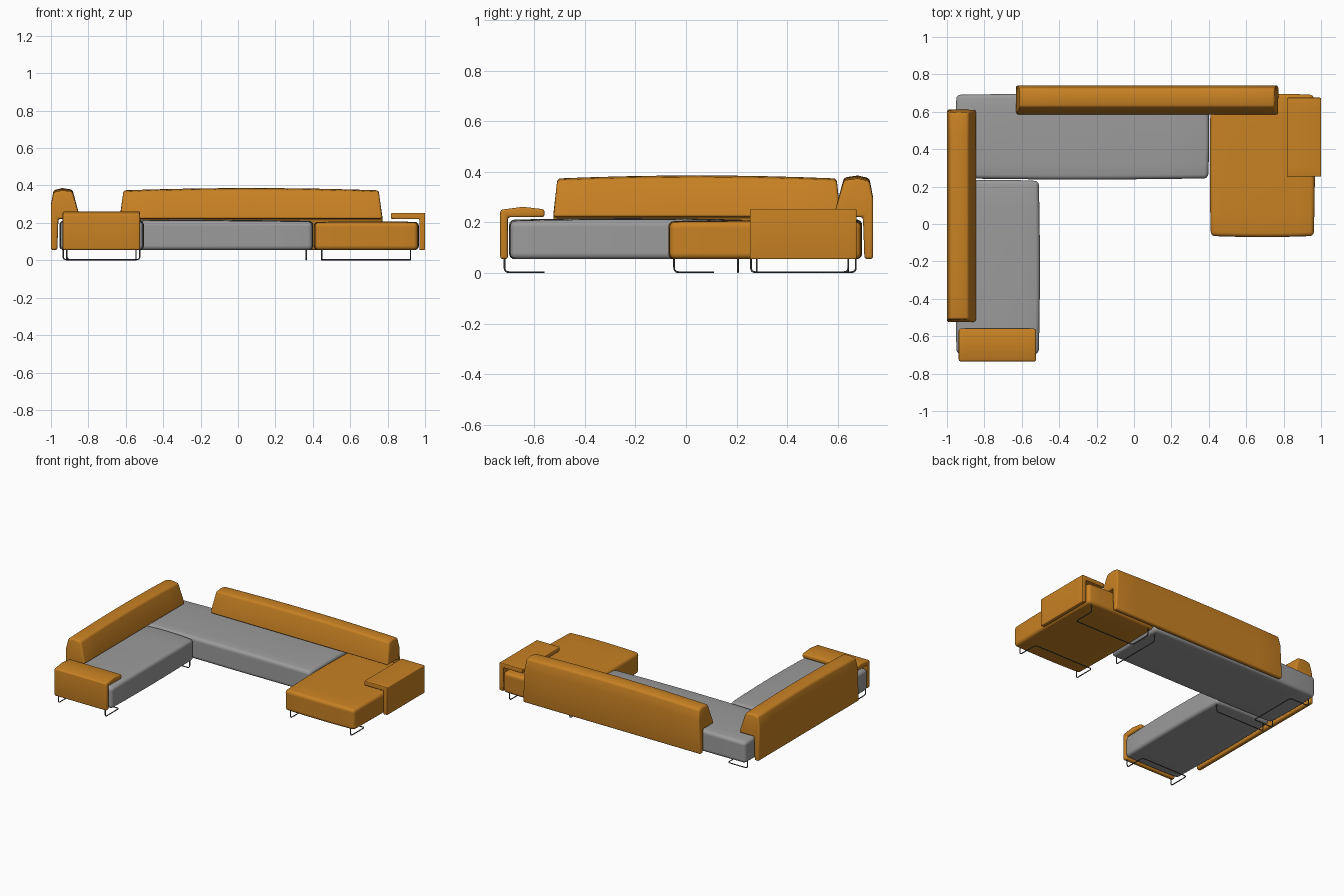
import bpy, bmesh, math
from mathutils import Vector

if "Cube" in bpy.data.objects:
    bpy.data.objects.remove(bpy.data.objects["Cube"], do_unlink=True)


def material(name, rgb, rough=0.7):
    m = bpy.data.materials.new(name)
    m.use_nodes = True
    m.diffuse_color = (*rgb, 1)
    bsdf = m.node_tree.nodes["Principled BSDF"]
    bsdf.inputs["Base Color"].default_value = (*rgb, 1)
    bsdf.inputs["Roughness"].default_value = rough
    return m


ochre = material("ochre fabric", (0.58, 0.22, 0.017))
grey = material("grey fabric", (0.33, 0.33, 0.33))
steel = material("dark steel", (0.09, 0.09, 0.09), 0.4)


def finish(name, bm, mat, bevel):
    """Round the sharp edges, then make a smooth shaded object."""
    bmesh.ops.recalc_face_normals(bm, faces=bm.faces)
    bm.normal_update()
    sharp = [e for e in bm.edges if e.calc_face_angle(0) > 0.6]
    bmesh.ops.bevel(bm, geom=sharp, offset=bevel, segments=4, profile=0.5,
                    affect='EDGES', clamp_overlap=True)
    mesh = bpy.data.meshes.new(name)
    bm.to_mesh(mesh)
    bm.free()
    obj = bpy.data.objects.new(name, mesh)
    bpy.context.collection.objects.link(obj)
    mesh.materials.append(mat)
    bpy.ops.object.select_all(action='DESELECT')
    obj.select_set(True)
    bpy.context.view_layer.objects.active = obj
    bpy.ops.object.shade_smooth_by_angle(angle=math.radians(40))


def cushion(name, x0, x1, y0, y1, top, mat, crown=0.012):
    """Seat block with a flat base, crowned top and gently bowed sides."""
    base = 0.055
    bm = bmesh.new()
    bmesh.ops.create_cube(bm, size=2)
    bmesh.ops.subdivide_edges(bm, edges=bm.edges[:], cuts=5, use_grid_fill=True)
    hx, hy = (x1 - x0) / 2, (y1 - y0) / 2
    for v in bm.verts:
        u, w, h = v.co
        rise = crown * (1 - (u * u + w * w) / 2) if h > 0.99 else 0
        v.co = ((x0 + x1) / 2 + u * (hx - 0.006 * w * w),
                (y0 + y1) / 2 + w * (hy - 0.006 * u * u),
                base + (h + 1) / 2 * (top - base) + rise)
    finish(name, bm, mat, 0.022)


def hook(name, profile, t0, t1, place, bevel, crown=0, taper=0):
    """Sweep a hooked profile (depth inward, height) along a seat edge."""
    bm = bmesh.new()
    low, high = profile[0][1], max(z for _, z in profile)
    stations, rings = 8, []
    for i in range(stations + 1):
        s = 2 * i / stations - 1
        ring = []
        for d, z in profile:
            k = max(0, (z - 0.22) / (high - 0.22))
            half = (t1 - t0) / 2 - taper * k
            t = (t0 + t1) / 2 + s * half
            ring.append(bm.verts.new(place(t, d, z - crown * k * s * s)))
        rings.append(ring)
    n = len(profile)
    for a, b in zip(rings, rings[1:]):
        for j in range(n):
            bm.faces.new((a[j], a[(j + 1) % n], b[(j + 1) % n], b[j]))
    bm.faces.new(rings[0])
    bm.faces.new(rings[-1])
    finish(name, bm, ochre, bevel)


def wire(name, points, radius=0.0035, bend=0.018):
    """Bent steel rod with rounded corners."""
    pts = [Vector(p) for p in points]
    path = [pts[0]]
    for a, c, b in zip(pts, pts[1:], pts[2:]):
        p, q = c + (a - c).normalized() * bend, c + (b - c).normalized() * bend
        for i in range(5):
            f = i / 4
            path.append(p * (1 - f) ** 2 + c * 2 * f * (1 - f) + q * f * f)
    path.append(pts[-1])
    curve = bpy.data.curves.new(name, 'CURVE')
    curve.dimensions = '3D'
    curve.bevel_depth = radius
    curve.bevel_resolution = 2
    curve.use_fill_caps = True
    spline = curve.splines.new('POLY')
    spline.points.add(len(path) - 1)
    for sp, p in zip(spline.points, path):
        sp.co = (*p, 1)
    curve.materials.append(steel)
    bpy.context.collection.objects.link(bpy.data.objects.new(name, curve))


def sled_leg(name, a0, a1, edge, reach, along_x=True):
    """Two uprights near a seat edge, with a floor loop running under the seat."""
    floor, top = 0.0035, 0.07
    path = [(a0, edge, top), (a0, edge, floor)]
    if reach:
        path += [(a0, edge + reach, floor), (a1, edge + reach, floor)]
    path += [(a1, edge, floor), (a1, edge, top)]
    wire(name, [(a, b, z) if along_x else (b, a, z) for a, b, z in path])


# Seats
cushion("rear_seat", -0.955, 0.402, 0.238, 0.697, 0.205, grey)
cushion("side_seat", -0.955, -0.503, -0.70, 0.236, 0.205, grey)
cushion("chaise_seat", 0.405, 0.967, -0.07, 0.697, 0.202, ochre, 0.006)

# Backrests hanging over the outer seat edges
back_profile = [(0, 0.055), (0, 0.30), (0.014, 0.375), (0.06, 0.386),
                (0.115, 0.378), (0.157, 0.222), (0.04, 0.222), (0.034, 0.055)]
hook("rear_backrest", back_profile, -0.632, 0.772,
     lambda t, d, z: (t, 0.74 - d, z), 0.012, 0.012, 0.02)
hook("side_backrest", back_profile, -0.525, 0.612,
     lambda t, d, z: (-1 + d, t, z), 0.012, 0.012, 0.016)

# Armrests
arm_profile = [(0, 0.055), (0, 0.25), (0.09, 0.262), (0.175, 0.252),
               (0.175, 0.221), (0.03, 0.221), (0.03, 0.055)]
hook("front_armrest", arm_profile, -0.937, -0.524,
     lambda t, d, z: (t, -0.735 + d, z), 0.01)
slab_profile = [(0, 0.055), (0, 0.253), (0.182, 0.253),
                (0.182, 0.221), (0.03, 0.221), (0.03, 0.055)]
hook("chaise_armrest", slab_profile, 0.253, 0.675,
     lambda t, d, z: (1 - d, t, z), 0.005)

# Sled legs
sled_leg("chaise_front_leg", 0.447, 0.922, -0.047, 0.155)
sled_leg("chaise_rear_leg", 0.447, 0.922, 0.672, -0.155)
sled_leg("side_front_leg", -0.915, -0.545, -0.718, 0.155)
sled_leg("side_rear_leg", -0.915, -0.525, 0.206, 0)
sled_leg("rear_seat_outer_leg", 0.28, 0.642, -0.935, 0.155, False)
sled_leg("rear_seat_inner_leg", 0.257, 0.642, 0.365, 0, False)
